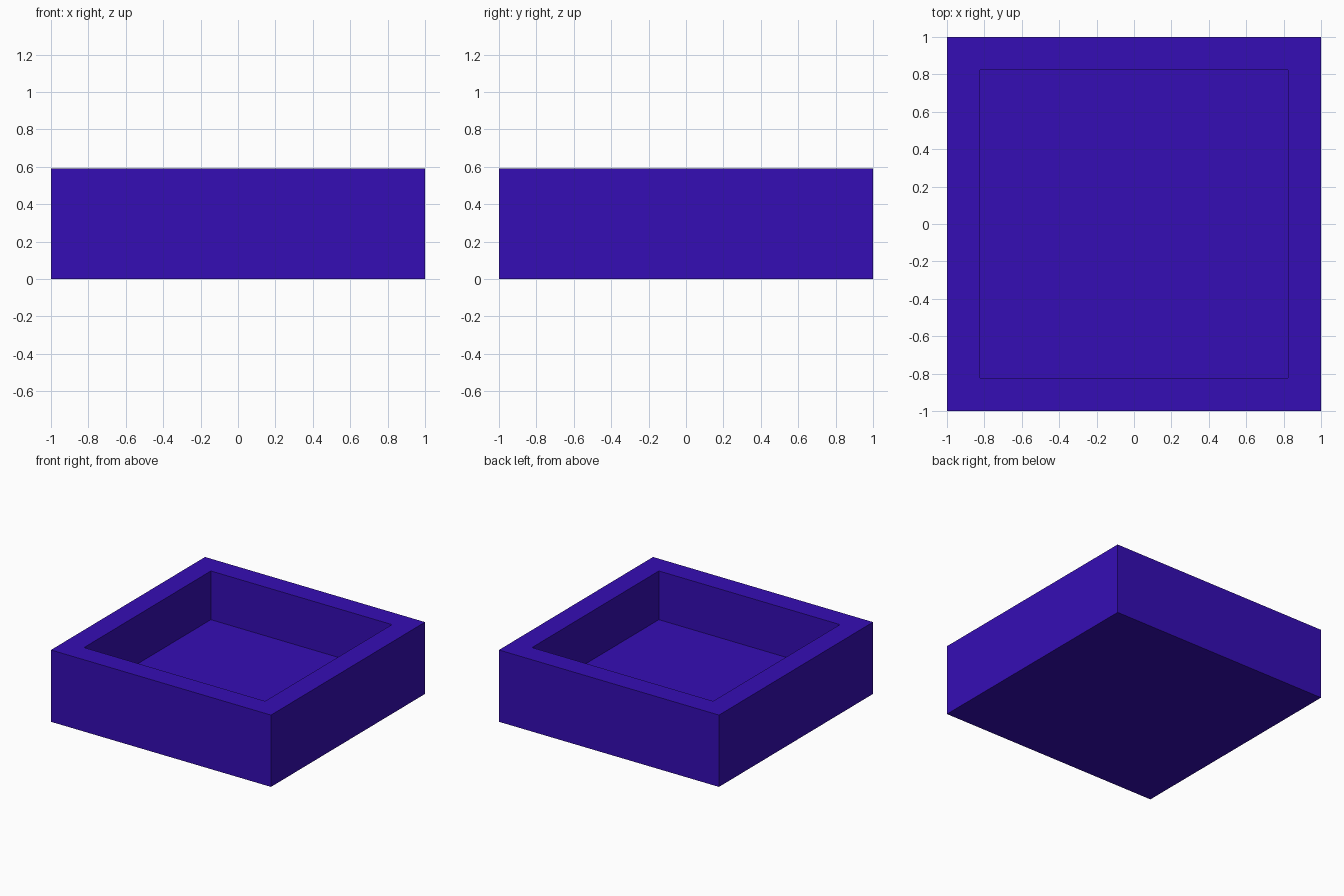
import bpy, bmesh
from mathutils import Matrix, Vector

if "Cube" in bpy.data.objects:
    bpy.data.objects.remove(bpy.data.objects["Cube"])

HEIGHT, WALL, DEPTH = 0.59, 0.25, 0.40

# Solid square block standing on the ground
bm = bmesh.new()
bmesh.ops.create_cube(bm, size=1, matrix=Matrix.Translation((0, 0, HEIGHT / 2))
                      @ Matrix.Diagonal((2, 2, HEIGHT, 1)))

# Square recess: inset the top to leave the rim, then push the floor down
bm.normal_update()
top = max(bm.faces, key=lambda f: f.calc_center_median().z)
bmesh.ops.inset_region(bm, faces=[top], thickness=WALL)
floor = bmesh.ops.extrude_discrete_faces(bm, faces=[top])["faces"][0]
bmesh.ops.translate(bm, verts=floor.verts, vec=Vector((0, 0, -DEPTH)))
bmesh.ops.recalc_face_normals(bm, faces=bm.faces)

mesh = bpy.data.meshes.new("square_tray")
bm.to_mesh(mesh)
bm.free()
tray = bpy.data.objects.new("square_tray", mesh)
bpy.context.collection.objects.link(tray)

# Deep violet blue
mat = bpy.data.materials.new("violet_blue")
mat.diffuse_color = (0.036, 0.004, 0.46, 1)
mat.use_nodes = True
mat.node_tree.nodes["Principled BSDF"].inputs["Base Color"].default_value = mat.diffuse_color
mesh.materials.append(mat)
